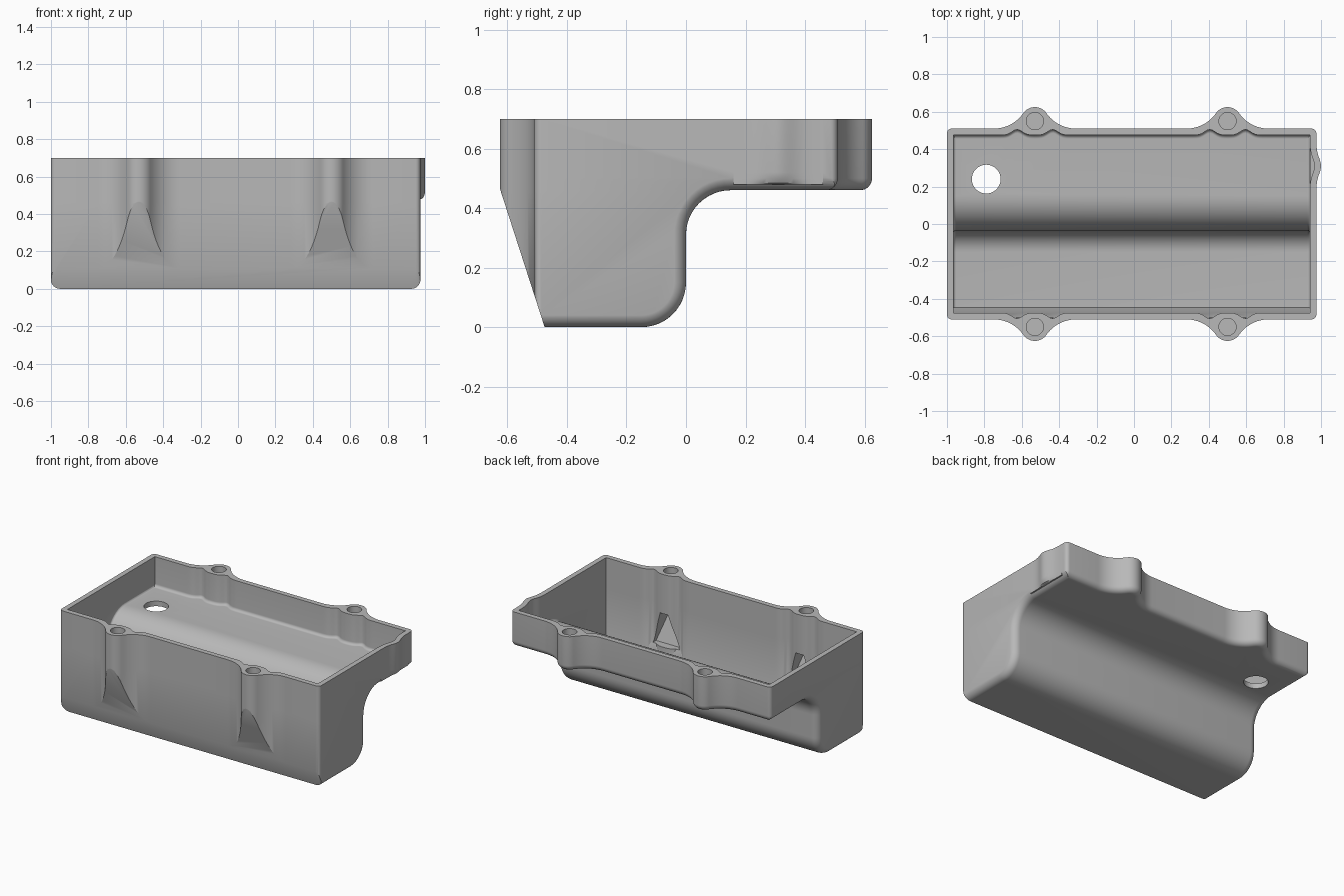
import bpy, bmesh, math
from math import sin, cos, pi, radians, exp

cube = bpy.data.objects.get("Cube")
if cube:
    bpy.data.objects.remove(cube)

X0, X1 = -1.0, 0.975          # body ends
BOSS_X = (-0.53, 0.5)
BOSS_Y, BOSS_R = 0.55, 0.075
HALF, TOP, WALL = 0.51, 0.7, 0.035
SLOPE = 0.323                 # lean of the front lower face

metal = bpy.data.materials.new("plain grey")
metal.use_nodes = True
grey = (0.48, 0.48, 0.48, 1)
metal.diffuse_color = grey
metal.node_tree.nodes["Principled BSDF"].inputs["Base Color"].default_value = grey


def loft(name, rings):
    """Closed solid through rings that share one point count."""
    bm = bmesh.new()
    rows = [[bm.verts.new(p) for p in ring] for ring in rings]
    n = len(rows[0])
    for a, b in zip(rows, rows[1:]):
        for i in range(n):
            j = (i + 1) % n
            bm.faces.new((a[i], a[j], b[j], b[i]))
    bm.faces.new(rows[0])
    bm.faces.new(rows[-1])
    bmesh.ops.recalc_face_normals(bm, faces=bm.faces)
    mesh = bpy.data.meshes.new(name)
    bm.to_mesh(mesh)
    bm.free()
    mesh.materials.append(metal)
    obj = bpy.data.objects.new(name, mesh)
    bpy.context.collection.objects.link(obj)
    return obj


def combine(target, tool, operation):
    """Apply a boolean and discard the tool."""
    mod = target.modifiers.new("cut", 'BOOLEAN')
    mod.operation, mod.solver, mod.object = operation, 'EXACT', tool
    bpy.context.view_layer.update()
    graph = bpy.context.evaluated_depsgraph_get()
    mesh = bpy.data.meshes.new_from_object(target.evaluated_get(graph))
    target.modifiers.clear()
    target.data = mesh
    bpy.data.objects.remove(tool)


def arc(cx, cy, r, start, end, steps=12):
    return [(cx + r * cos(a), cy + r * sin(a))
            for a in (start + (end - start) * i / steps for i in range(steps + 1))]


def side_profile(inset, front, top):
    """Stepped y-z section: deep front sump, shallow rear shelf."""
    pts = [(front - SLOPE * top, top), (front - SLOPE * inset, inset)]
    pts += arc(-0.15, 0.15, 0.15 - inset, -pi / 2, 0)
    pts += arc(0.15, 0.31, 0.15 + inset, pi, pi / 2)
    return pts + [(0.8, 0.46 + inset), (0.8, top)]


def section_solid(name, x0, x1, inset, front, top, r):
    """Section swept along x, with rounded bottom edges at both ends."""
    angles = [pi / 2 * k / 8 for k in range(9)]
    stations = [(x0 + r * (1 - sin(a)), r * (1 - cos(a))) for a in reversed(angles)]
    stations += [(x1 - r * (1 - sin(a)), r * (1 - cos(a))) for a in angles]
    return loft(name, [[(x, y, z) for y, z in side_profile(inset + o, front, top)]
                       for x, o in stations])


def plan_solid(name, back, shelf, top, r):
    """Plan outline extruded in z; rear edge rounded where it meets the shelf."""
    levels = [(top, 0)] + [(shelf + r * (1 - sin(a)), r * (1 - cos(a)))
                           for a in (pi / 2 * k / 8 for k in range(9))] + [(-0.2, r)]
    front = [(x, -y) for x, y, _, _ in reversed(back)]
    return loft(name, [[(x - nx * o, y - ny * o, z) for x, y, nx, ny in back]
                       + [(x, y, z) for x, y in front] for z, o in levels])


def cylinder(name, x, y, r, z0, z1):
    circle = arc(x, y, r, 0, 2 * pi, 40)[:-1]
    return loft(name, [[(px, py, z) for px, py in circle] for z in (z0, z1)])


def boss_outline(bx):
    """Round screw boss blended into the wall by two concave flares."""
    spread = 0.22
    rise = HALF - BOSS_Y
    R = (spread ** 2 + rise ** 2 - BOSS_R ** 2) / (2 * (BOSS_R - rise))
    cy = HALF + R
    t = math.atan2(cy - BOSS_Y, spread)
    pts = [(x, y, (bx - spread - x) / R, (cy - y) / R)
           for x, y in arc(bx - spread, cy, R, -pi / 2, -t)]
    pts += [(x, y, (x - bx) / BOSS_R, (y - BOSS_Y) / BOSS_R)
            for x, y in arc(bx, BOSS_Y, BOSS_R, pi - t, t, 20)[1:]]
    pts += [(x, y, (bx + spread - x) / R, (cy - y) / R)
            for x, y in arc(bx + spread, cy, R, pi + t, 1.5 * pi)[1:]]
    return pts


# Outer body: plan outline intersected with the stepped section
c = 0.025
outer = [(x, y, 0, 1) for x, y in arc(X0 + c, HALF - c, c, pi, pi / 2, 6)]
for bx in BOSS_X:
    outer += boss_outline(bx)
outer += [(x, y, 0, 1) for x, y in arc(X1 - c, HALF - c, c, pi / 2, 0, 6)]
pan = plan_solid("sump_pan", outer, 0.46, TOP, 0.04)
combine(pan, section_solid("section", X0 - 0.001, X1 + 0.001, 0, -0.475, 0.9, 0.05),
        'INTERSECT')


# Small bulge on the left end wall
def bulge(name, x, base, levels):
    ys = [0.16 + 0.3 * i / 30 for i in range(31)]
    return loft(name, [[(base, ys[0], z)]
                       + [(x + amp * exp(-((y - 0.31) / 0.06) ** 2), y, z) for y in ys]
                       + [(base, ys[-1], z)] for z, amp in levels])


combine(pan, bulge("bulge", X1, 0.955,
                   [(0.48, 0.004), (0.485, 0.014), (0.5, 0.022), (0.52, 0.025), (TOP, 0.025)]),
        'UNION')


# Hollow interior, with the wall dipping out on either side of each boss
def inner_y(x):
    return HALF - WALL + sum(0.03 * exp(-((abs(x - bx) - 0.095) / 0.038) ** 2)
                             for bx in BOSS_X)


ix0, ix1 = X0 + WALL, X1 - WALL
steps = 150
xs = [ix0 + (ix1 - ix0) * i / steps for i in range(steps + 1)]
cavity = plan_solid("cavity", [(x, inner_y(x), 0, 1) for x in xs], 0.46 + WALL, 0.9, 0.02)
combine(cavity, section_solid("cavity_section", ix0 - 0.001, ix1 + 0.001, WALL, -0.434,
                              0.95, 0.015), 'INTERSECT')
combine(pan, cavity, 'DIFFERENCE')
combine(pan, bulge("bulge_cavity", ix1, 0.9, [(0.515, 0.025), (0.9, 0.025)]), 'DIFFERENCE')

# Blind screw holes, and pockets behind the leaning front facets
for bx in BOSS_X:
    for side in (-1, 1):
        combine(pan, cylinder("screw_hole", bx, side * BOSS_Y, 0.046, 0.55, 0.8), 'DIFFERENCE')
    outline = [(-0.1, 0.2), (0.1, 0.2), (0.03, 0.43), (-0.03, 0.43)]
    combine(pan, loft("facet_pocket", [
        [(bx + x, -0.44, z) for x, z in outline],
        [(bx + x, -0.467 - SLOPE * z, z) for x, z in outline]]), 'DIFFERENCE')

# Drain hole through the shelf
combine(pan, cylinder("drain_hole", -0.79, 0.24, 0.077, 0.3, 0.6), 'DIFFERENCE')

# Smooth shading with crisp edges
for obj in bpy.context.selected_objects:
    obj.select_set(False)
bpy.context.view_layer.objects.active = pan
pan.select_set(True)
bpy.ops.object.shade_smooth_by_angle(angle=radians(30))
